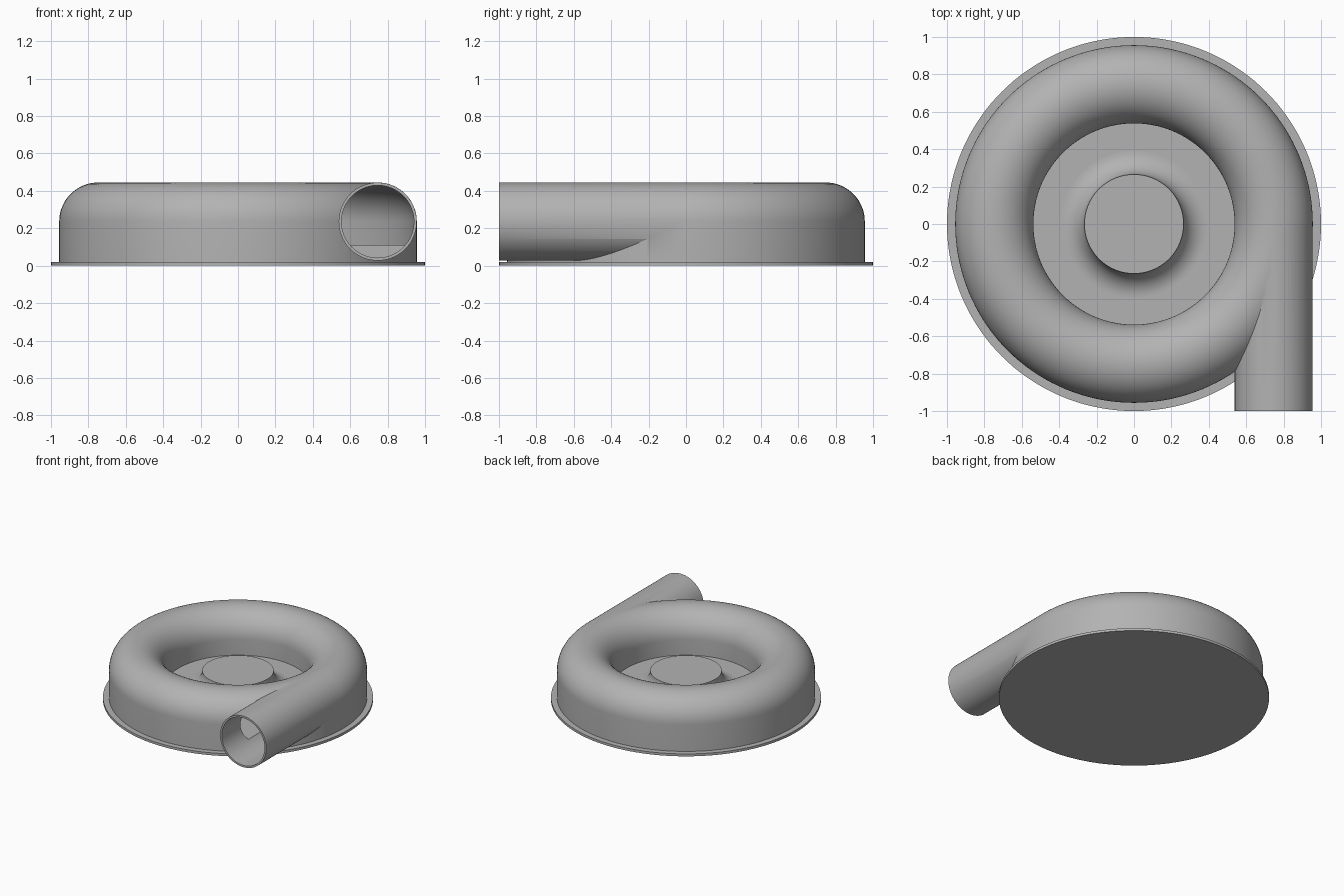
import bpy, bmesh, math
from mathutils import Matrix

if "Cube" in bpy.data.objects:
    bpy.data.objects.remove(bpy.data.objects["Cube"], do_unlink=True)

RING, MID, OUTER, BORE = 0.747, 0.236, 0.209, 0.194   # volute radius, height, pipe radii
FLOOR = 0.11

metal = bpy.data.materials.new("cast_grey")
metal.use_nodes = True
GREY = (0.45, 0.45, 0.45, 1)
metal.diffuse_color = GREY
metal.node_tree.nodes["Principled BSDF"].inputs["Base Color"].default_value = GREY


def finish(name, bm):
    bmesh.ops.remove_doubles(bm, verts=bm.verts, dist=1e-5)
    bmesh.ops.recalc_face_normals(bm, faces=bm.faces)
    mesh = bpy.data.meshes.new(name)
    bm.to_mesh(mesh)
    bm.free()
    mesh.materials.append(metal)
    obj = bpy.data.objects.new(name, mesh)
    bpy.context.collection.objects.link(obj)
    return obj


def lathe(name, profile, closed=False, steps=144):
    bm = bmesh.new()
    verts = [bm.verts.new((r, 0, z)) for r, z in profile]
    edges = [bm.edges.new(p) for p in zip(verts, verts[1:])]
    if closed:
        edges.append(bm.edges.new((verts[-1], verts[0])))
    bmesh.ops.spin(bm, geom=verts + edges, cent=(0, 0, 0), axis=(0, 0, 1),
                   angle=math.tau, steps=steps, use_merge=False)
    return finish(name, bm)


def pipe(name, radius, y0, y1):
    bm = bmesh.new()
    place = Matrix.Translation((RING, (y0 + y1) / 2, MID)) @ Matrix.Rotation(math.pi / 2, 4, "X")
    bmesh.ops.create_cone(bm, cap_ends=True, segments=96, radius1=radius,
                          radius2=radius, depth=y1 - y0, matrix=place)
    return finish(name, bm)


def arc(cr, cz, radius, a0, a1, n=32):
    angles = [math.radians(a0 + (a1 - a0) * i / n) for i in range(n + 1)]
    return [(cr + radius * math.cos(a), cz + radius * math.sin(a)) for a in angles]


def combine(target, tool, operation):
    mod = target.modifiers.new(operation, "BOOLEAN")
    mod.operation, mod.solver, mod.object = operation, "EXACT", tool
    bpy.context.view_layer.objects.active = target
    bpy.ops.object.modifier_apply(modifier=mod.name)
    bpy.data.objects.remove(tool, do_unlink=True)


# Mounting flange
flange = lathe("base_flange", [(0, 0), (1, 0), (1, 0.02), (0, 0.02)])

# Volute housing: half-round ring on straight walls, with a raised floor
housing = lathe("volute_housing",
                [(0, 0.01), (RING + OUTER, 0.01)] + arc(RING, MID, OUTER, 0, 180)
                + [(RING - OUTER, FLOOR), (0, FLOOR)])

# Tangential outlet pipe, then the hollow passage through pipe and ring
combine(housing, pipe("outlet_pipe", OUTER - 0.0005, -1, 0.015), "UNION")
passage = lathe("ring_passage", [(RING + BORE, FLOOR)] + arc(RING, MID, BORE, 0, 180)
                + [(RING - BORE, FLOOR)], closed=True)
combine(housing, passage, "DIFFERENCE")
combine(housing, pipe("outlet_bore", BORE - 0.0005, -1.1, 0.01), "DIFFERENCE")

# Central hub with a concave flared foot
flare = MID - FLOOR
hub = lathe("centre_hub", [(0, FLOOR - 0.02), (0.265 + flare, FLOOR - 0.02)]
            + arc(0.265 + flare, MID, flare, 270, 180, 16) + [(0, MID)])

for obj in (flange, housing, hub):
    bpy.ops.object.select_all(action="DESELECT")
    obj.select_set(True)
    bpy.context.view_layer.objects.active = obj
    bpy.ops.object.shade_smooth_by_angle(angle=math.radians(30))
